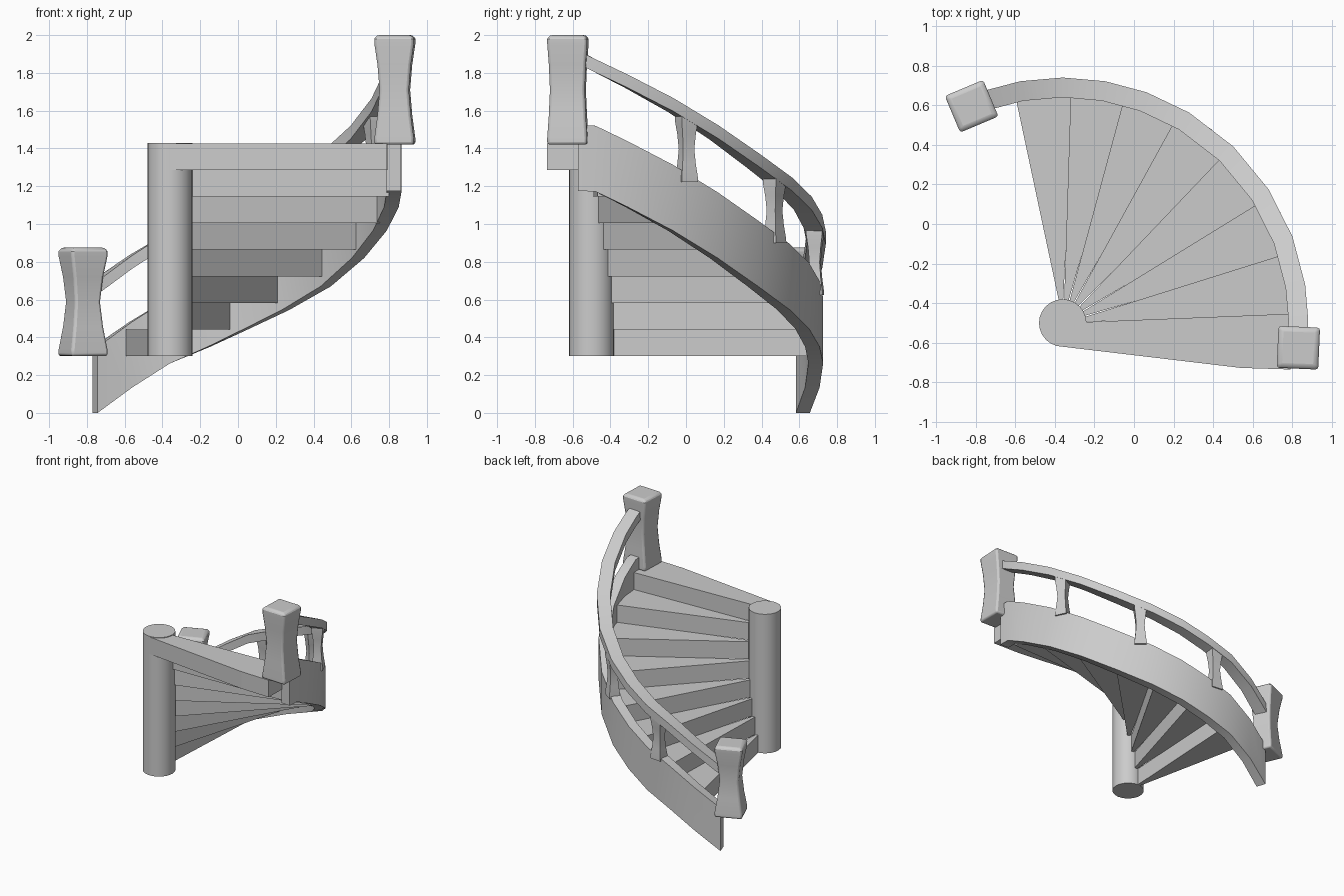
import bpy, bmesh
from math import cos, sin, radians

if "Cube" in bpy.data.objects:
    bpy.data.objects.remove(bpy.data.objects["Cube"])

CX, CY = -0.36, -0.50          # axis of the spiral
RISE, BASE = 0.141, 0.30


def polar(r, a):
    return CX + r * cos(radians(a)), CY + r * sin(radians(a))


def finish(name, bm, smooth=True):
    bmesh.ops.recalc_face_normals(bm, faces=bm.faces)
    me = bpy.data.meshes.new(name)
    bm.to_mesh(me)
    bm.free()
    ob = bpy.data.objects.new(name, me)
    bpy.context.collection.objects.link(ob)
    if smooth:
        bpy.context.view_layer.objects.active = ob
        ob.select_set(True)
        bpy.ops.object.shade_smooth_by_angle(angle=radians(30))
        ob.select_set(False)
    return ob


def loft(name, rings, smooth=True):
    """Skin a list of closed rings and cap both ends."""
    bm = bmesh.new()
    vs = [[bm.verts.new(p) for p in ring] for ring in rings]
    n = len(vs[0])
    for a, b in zip(vs, vs[1:]):
        for i in range(n):
            bm.faces.new((a[i], a[(i + 1) % n], b[(i + 1) % n], b[i]))
    bm.faces.new(vs[0])
    bm.faces.new(vs[-1])
    return finish(name, bm, smooth)


def prism(name, pts, z0, z1, smooth=False):
    return loft(name, [[(x, y, z) for x, y in pts] for z in (z0, z1)], smooth)


def ribbon(name, path, r0, r1, lo, hi):
    """Rectangular section swept along (angle, height) points."""
    rings = []
    for a, z in path:
        p, q = polar(r0, a), polar(r1, a)
        rings.append([(*p, z + lo), (*q, z + lo), (*q, z + hi), (*p, z + hi)])
    return loft(name, rings)


def waisted(name, r, a, rot, ends, waist, z0, z1, dome, bevel):
    """Square post narrowing in the middle; widths are (radial, tangential)."""
    x, y = polar(r, a)
    c, s = cos(radians(rot)), sin(radians(rot))
    h = z1 - z0
    prof = [(0, 1), (0.06, 0.98), (0.27, 0.4), (0.5, 0), (0.73, 0.4), (0.92, 0.98)]
    levels = [(z0 + h * t, k, 1) for t, k in prof]
    levels += [(z1 - dome, 1, 1), (z1, 1, 0.88 if dome else 1)]
    rings = []
    for z, k, f in levels:
        u, v = [(w + (e - w) * k) * f / 2 for e, w in zip(ends, waist)]
        rings.append([(x + c * i * u - s * j * v, y + s * i * u + c * j * v, z)
                      for i, j in ((-1, -1), (1, -1), (1, 1), (-1, 1))])
    if not dome:
        rings.pop(-2)
    ob = loft(name, rings)
    if bevel:
        m = ob.modifiers.new("Bevel", 'BEVEL')
        m.width, m.segments = bevel, 2
        m.limit_method, m.angle_limit = 'ANGLE', radians(40)
    return ob


# centre column
prism("centre_column", [polar(0.12, i * 15) for i in range(24)], BASE, 1.43, True)

# wedge steps, each slightly overlapping the next
fronts = [101.8, 88, 74.7, 61, 46.2, 31.4, 17.2, 2.3]
for i in range(7):
    a0, a1 = fronts[i], fronts[i + 1] - 0.8
    mid = (a0 + a1) / 2
    pts = [polar(0.03, mid), polar(1.16, a0), polar(1.17, mid), polar(1.16, a1)]
    prism(f"step_{i + 1}", pts, BASE + RISE * i, BASE + RISE * (i + 1))
# top step is wider and runs tangent to the column
prism("step_8", [(-0.36, -0.50), polar(1.155, 2.3), (0.79, -0.735),
                 (0.54, -0.727), (-0.36, -0.62)], BASE + RISE * 7, 1.425)

# outer stringer and handrail follow the same rising path
path = [(109.5, 0), (100, 0.135), (90, 0.262), (80, 0.35), (70, 0.445), (59, 0.545),
        (46, 0.67), (33, 0.82), (20.6, 0.965), (9, 1.09), (1, 1.172)]
ribbon("stringer", path + [(-3.3, 1.175)], 1.148, 1.226, 0, 0.348)
ribbon("handrail", path + [(-3, 1.215)], 1.14, 1.24, 0.63, 0.70)


def height(a):
    for (a0, z0), (a1, z1) in zip(path, path[1:]):
        if a0 >= a >= a1:
            return z0 + (z1 - z0) * (a0 - a) / (a0 - a1)


# balusters between stringer and rail
for i, a in enumerate((84, 54.5, 25)):
    z = height(a)
    waisted(f"baluster_{i + 1}", 1.19, a, a, (0.085, 0.095), (0.055, 0.065),
            z + 0.31, z + 0.655, 0, 0)

# newel posts
waisted("lower_newel", 1.188, 112.8, 112.8 - 90 + 90, (0.20, 0.21), (0.145, 0.145),
        0.30, 0.875, 0.02, 0.014)
waisted("upper_newel", 1.197, -6, -2.5, (0.21, 0.212), (0.155, 0.185),
        1.42, 2.0, 0.02, 0.014)
